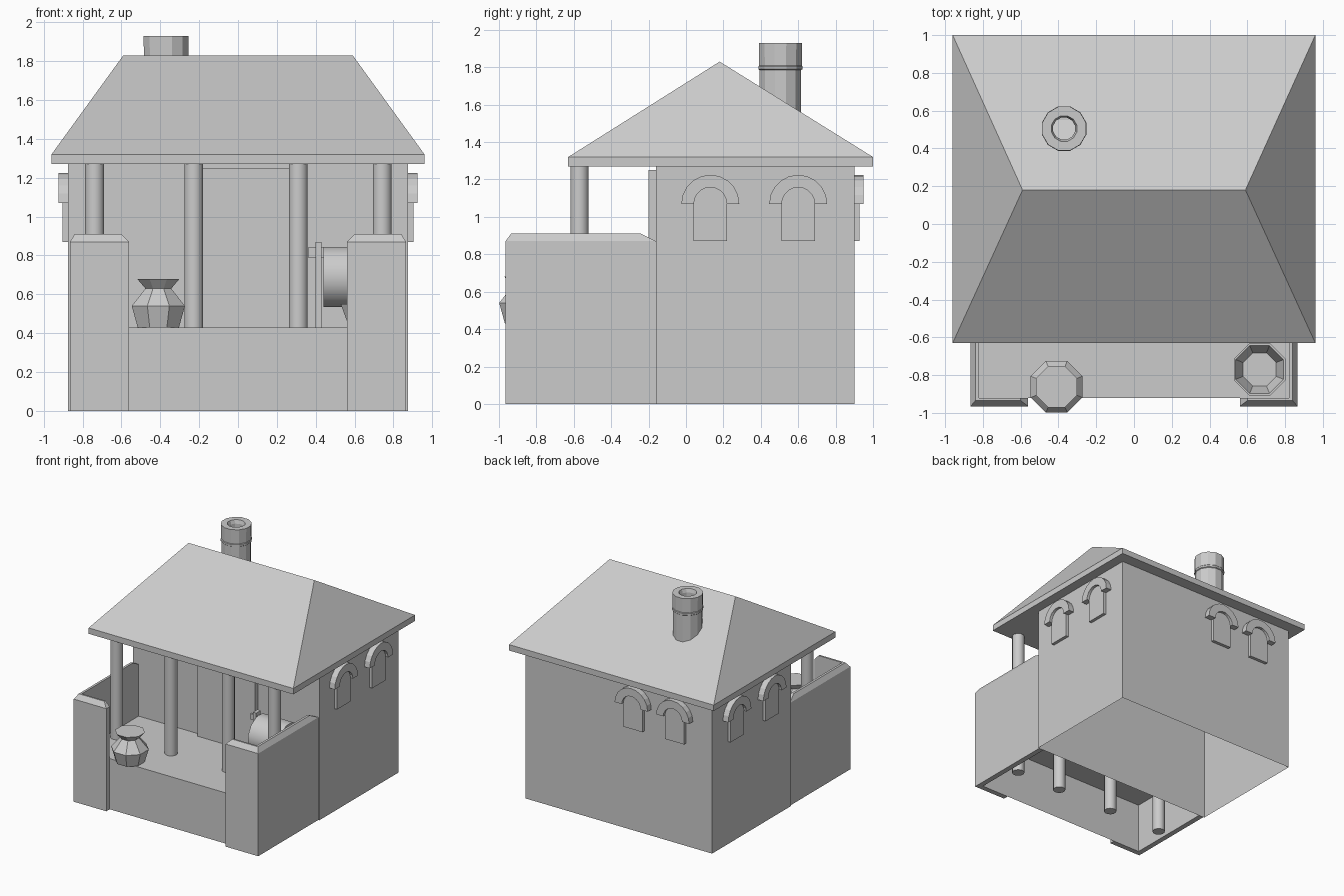
import bpy, bmesh, math
from mathutils import Vector

if "Cube" in bpy.data.objects:
    bpy.data.objects.remove(bpy.data.objects["Cube"])


def finish(name, bm):
    bmesh.ops.recalc_face_normals(bm, faces=bm.faces)
    me = bpy.data.meshes.new(name)
    bm.to_mesh(me)
    bm.free()
    ob = bpy.data.objects.new(name, me)
    bpy.context.collection.objects.link(ob)
    return ob


def loft(name, rings, cap_start=True, cap_end=True):
    """Skin a list of equally long point rings."""
    bm = bmesh.new()
    vs = [[bm.verts.new(p) for p in r] for r in rings]
    n = len(vs[0])
    for a, b in zip(vs, vs[1:]):
        for i in range(n):
            j = (i + 1) % n
            bm.faces.new((a[i], a[j], b[j], b[i]))
    if cap_start:
        bm.faces.new(vs[0])
    if cap_end:
        bm.faces.new(vs[-1])
    return finish(name, bm)


def rect(x0, x1, y0, y1, z):
    return [(x0, y0, z), (x1, y0, z), (x1, y1, z), (x0, y1, z)]


def box(name, x0, x1, y0, y1, z0, z1, **kw):
    return loft(name, [rect(x0, x1, y0, y1, z0), rect(x0, x1, y0, y1, z1)], **kw)


def lathe(name, x, y, profile, sides, smooth=False):
    """Turn (radius, z) pairs around a vertical axis; flats face the axes."""
    rings = []
    for r, z in profile:
        rings.append([(x + r * math.cos(2 * math.pi * (i + .5) / sides),
                       y + r * math.sin(2 * math.pi * (i + .5) / sides), z)
                      for i in range(sides)])
    ob = loft(name, rings)
    if smooth:
        bpy.context.view_layer.objects.active = ob
        ob.select_set(True)
        bpy.ops.object.shade_smooth_by_angle(angle=math.radians(40))
        ob.select_set(False)
    return ob


# House shell, open underneath
box("house_walls", -.875, .875, -.16, .9, 0, 1.28, cap_start=False, cap_end=False)
box("door", -.24, .3, -.2, -.16, .43, 1.25)

# Hipped roof with a thin eave
bm = bmesh.new()
lo = [bm.verts.new(p) for p in rect(-.96, .96, -.63, 1, 1.27)]
hi = [bm.verts.new(p) for p in rect(-.96, .96, -.63, 1, 1.32)]
ra, rb = bm.verts.new((-.59, .18, 1.83)), bm.verts.new((.59, .18, 1.83))
bm.faces.new(lo)
for i in range(4):
    j = (i + 1) % 4
    bm.faces.new((lo[i], lo[j], hi[j], hi[i]))
bm.faces.new((hi[0], hi[1], rb, ra))
bm.faces.new((hi[2], hi[3], ra, rb))
bm.faces.new((hi[1], hi[2], rb))
bm.faces.new((hi[3], hi[0], ra))
finish("roof", bm)

# Porch floor and its front riser, one folded sheet
bm = bmesh.new()
f = [bm.verts.new((x, y, z)) for y, z in ((-.92, 0), (-.92, .43), (-.16, .43))
     for x in (-.84, .84)]
bm.faces.new((f[0], f[1], f[3], f[2]))
bm.faces.new((f[2], f[3], f[5], f[4]))
finish("porch_floor", bm)

# L-shaped parapets with a chamfered top
base = [(.865, -.965), (.865, -.16), (.82, -.16), (.82, -.92), (.56, -.92), (.56, -.965)]
top = [(.84, -.935), (.84, -.24), (.82, -.24), (.82, -.92), (.6, -.92), (.6, -.935)]
for side, s in (("left", -1), ("right", 1)):
    loft(side + "_parapet", [[(s * x, y, z) for x, y in o]
                             for o, z in ((base, 0), (base, .87), (top, .91))])

# Porch columns
for i, x in enumerate((-.738, -.228, .31, .742)):
    lathe(f"column_{i + 1}", x, -.57, [(.05, 0), (.05, 1.27)], 12, True)


# Blind windows: arched panel under a half-ring hood
def arc(r, n=10):
    return [(r * math.cos(math.pi * i / n), 1.07 + r * math.sin(math.pi * i / n))
            for i in range(n + 1)]


def window(name, origin, along, out):
    o, a, d = Vector(origin), Vector(along), Vector(out)

    def prism(part, outline, depth):
        loft(name + part, [[o + a * u + d * t + Vector((0, 0, z)) for u, z in outline]
                           for t in (-.01, depth)])
    prism("_panel", [(-.09, .87), (.09, .87)] + arc(.09), .027)
    prism("_hood", arc(.155) + arc(.088)[::-1], .05)


for y in (.13, .6):
    window("right_window", (.875, y, 0), (0, 1, 0), (1, 0, 0))
    window("left_window", (-.875, y, 0), (0, 1, 0), (-1, 0, 0))
for x in (-.15, -.54):
    window("back_window", (x, .9, 0), (1, 0, 0), (0, 1, 0))

# Chimney pipe with a raised band and a hollow top
lathe("chimney", -.37, .505,
      [(.115, 1.5), (.115, 1.785), (.122, 1.79), (.122, 1.805), (.118, 1.81),
       (.12, 1.93), (.07, 1.93), (.06, 1.9), (.06, 1.6)], 12)

# Pot on the step and open bowl behind the right parapet
lathe("pot", -.41, -.862, [(.115, .43), (.148, .54), (.072, .63), (.118, .68)], 8)
lathe("bowl", .665, -.77,
      [(.1, .43), (.148, .55), (.137, .55), (.095, .45)], 8)

# Drum lying across a slim stand
drum = lathe("drum", 0, 0, [(.16, -.14), (.16, .14)], 12, True)
drum.rotation_euler = (0, math.pi / 2, 0)
drum.location = (.58, -.34, .69)
box("stand_post", .4, .43, -.37, -.31, .43, .87)
box("stand_bracket", .36, .45, -.35, -.33, .79, .84)
